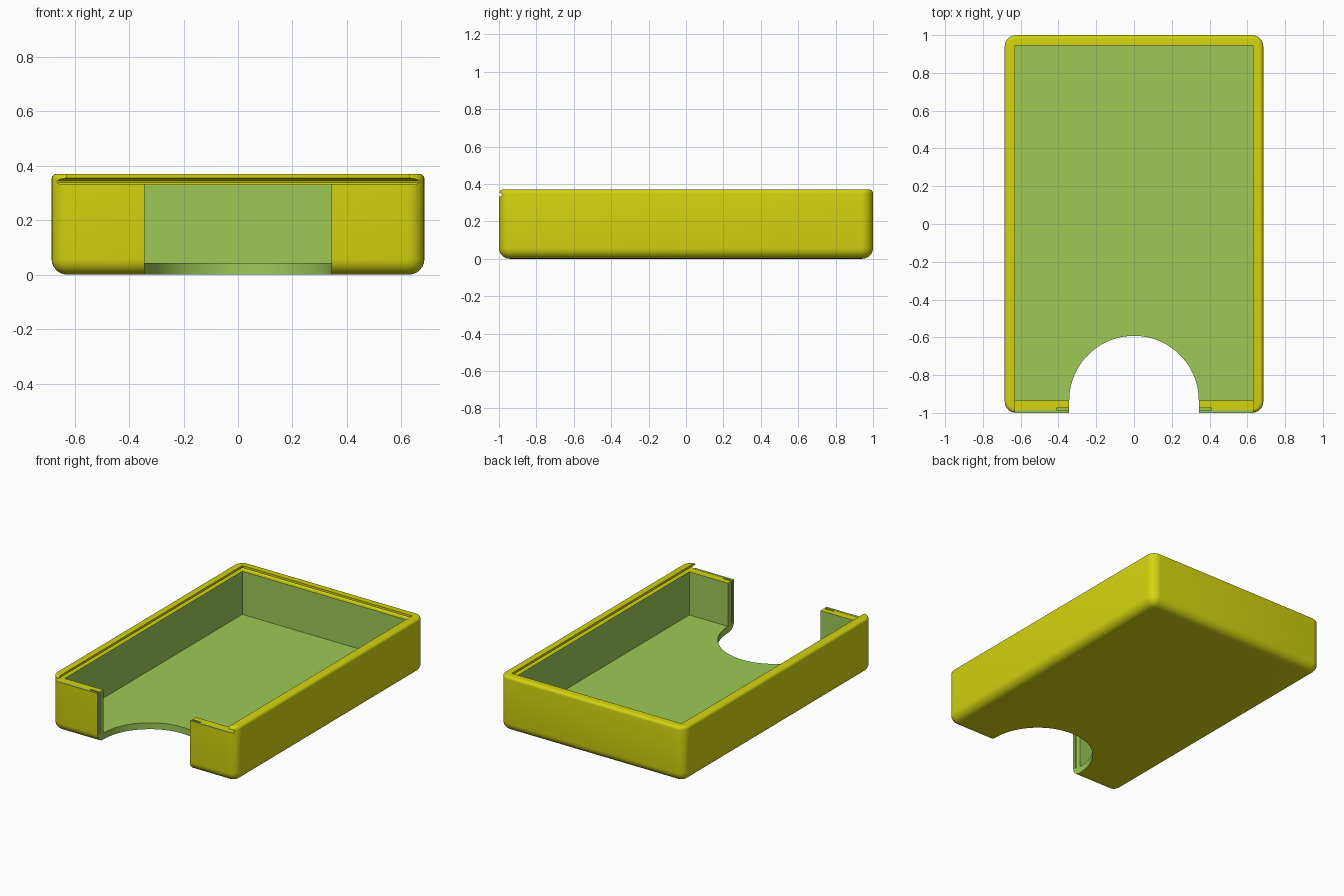
import bpy, bmesh, math

if "Cube" in bpy.data.objects:
    bpy.data.objects.remove(bpy.data.objects["Cube"])

W, L, H = 0.685, 1.0, 0.37        # half width, half length, height
IN = 0.63                         # cavity half width
BACK, FRONT = 0.945, -0.935       # cavity ends
SHELF = 0.332                     # level where the lid slides


def material(name, rgb):
    m = bpy.data.materials.new(name)
    m.diffuse_color = (*rgb, 1)
    m.use_nodes = True
    m.node_tree.nodes["Principled BSDF"].inputs["Base Color"].default_value = m.diffuse_color
    return m


MATS = [material("yellow plastic", (0.658, 0.658, 0.005)),
        material("green inside", (0.337, 0.584, 0.093))]


def stack(name, rings, mat):
    """Solid skinned through rings that all have the same number of points."""
    bm = bmesh.new()
    loops = [[bm.verts.new(p) for p in ring] for ring in rings]
    n = len(loops[0])
    for a, b in zip(loops, loops[1:]):
        for i in range(n):
            j = (i + 1) % n
            bm.faces.new((a[i], a[j], b[j], b[i]))
    bm.faces.new(loops[0][::-1])
    bm.faces.new(loops[-1])
    bmesh.ops.recalc_face_normals(bm, faces=bm.faces)
    for f in bm.faces:
        f.material_index = mat
    me = bpy.data.meshes.new(name)
    bm.to_mesh(me)
    bm.free()
    for m in MATS:
        me.materials.append(m)
    ob = bpy.data.objects.new(name, me)
    bpy.context.collection.objects.link(ob)
    return ob


def rect(x0, x1, y0, y1, z):
    return [(x0, y0, z), (x1, y0, z), (x1, y1, z), (x0, y1, z)]


def box(name, x0, x1, y0, y1, z0, z1, mat):
    return stack(name, [rect(x0, x1, y0, y1, z) for z in (z0, z1)], mat)


def rounded(inset, z, radius=0.062, seg=6):
    pts = []
    r = radius - inset
    for k, (sx, sy) in enumerate([(1, 1), (-1, 1), (-1, -1), (1, -1)]):
        for i in range(seg + 1):
            a = math.pi / 2 * (k + i / seg)
            pts.append((sx * (W - radius) + r * math.cos(a),
                        sy * (L - radius) + r * math.sin(a), z))
    return pts


# Outer body: rounded corners, large bottom rounding, small top rounding
rings = []
for r, top in ((0.058, False), (0.02, True)):
    for i in range(7):
        a = math.pi / 2 * i / 6
        if top:
            rings.append(rounded(r * (1 - math.cos(a)), H - r + r * math.sin(a)))
        else:
            rings.append(rounded(r * (1 - math.sin(a)), r - r * math.cos(a)))
tray = stack("tray", rings, 0)

# Cavity
cutters = [box("cavity_cutter", -IN, IN, FRONT, BACK, 0.043, SHELF + 0.005, 1)]

# Lid slot, open at the front, with an undercut on the other three sides
profile = [(0.025, SHELF), (0.034, 0.338), (0.034, 0.344), (0.025, 0.35),
           (0.0, 0.355), (0.0, 0.45)]
cutters.append(stack("lid_slot_cutter",
                     [rect(-IN - d, IN + d, -1.1, BACK + d, z) for d, z in profile], 0))

# Finger notch: half circle running out through the front wall
R = 0.343
arc = [(R * math.cos(math.pi * i / 48), FRONT + R * math.sin(math.pi * i / 48))
       for i in range(49)]
plan = [(-R, -1.1), (R, -1.1)] + arc
cutters.append(stack("finger_notch_cutter",
                     [[(x, y, z) for x, y in plan] for z in (-0.1, 0.5)], 1))

# Narrow upright grooves in the ends of the front wall
for s in (-1, 1):
    xs = sorted((s * 0.3, s * 0.41))
    cutters.append(box("end_groove_cutter", *xs, -0.984, -0.974, 0.05, 0.45, 1))

bpy.context.view_layer.objects.active = tray
for c in cutters:
    mod = tray.modifiers.new("cut", 'BOOLEAN')
    mod.operation = 'DIFFERENCE'
    mod.solver = 'EXACT'
    mod.object = c
    bpy.ops.object.modifier_apply(modifier=mod.name)
    bpy.data.objects.remove(c)

bpy.ops.object.select_all(action='DESELECT')
tray.select_set(True)
bpy.ops.object.shade_smooth_by_angle(angle=math.radians(30))

# Green edge strips along the top of the front wall
for s, side in ((-1, "left"), (1, "right")):
    xs = sorted((s * R, s * 0.63))
    box(side + "_front_edge_strip", *xs, -0.9995, -0.985, SHELF - 0.003, SHELF + 0.001, 1)
